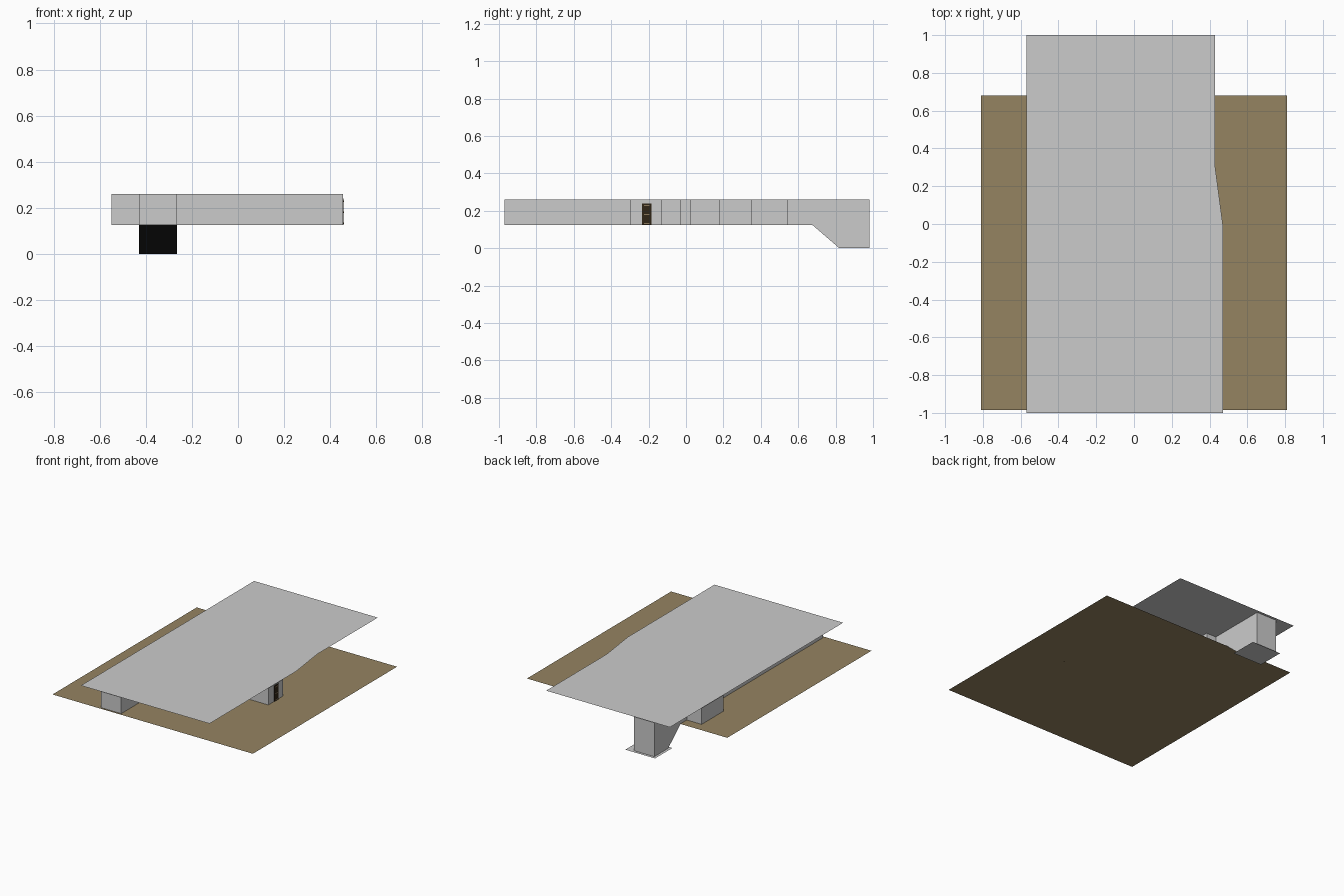
import bpy

if "Cube" in bpy.data.objects:
    bpy.data.objects.remove(bpy.data.objects["Cube"])

FLOOR, TOP = 0.125, 0.26      # floor and ceiling heights
L, R = -0.43, -0.265          # left and right walls of the long hall
BACK = 0.98


def colour(name, rgb):
    m = bpy.data.materials.new(name)
    m.diffuse_color = (*rgb, 1)
    m.use_nodes = True
    m.node_tree.nodes["Principled BSDF"].inputs["Base Color"].default_value = m.diffuse_color
    return m


def mesh(name, verts, faces, mat=None):
    me = bpy.data.meshes.new(name)
    me.from_pydata(verts, [], faces)
    ob = bpy.data.objects.new(name, me)
    bpy.context.collection.objects.link(ob)
    if mat:
        me.materials.append(mat)
    return ob


def sheet(name, outline, z, mat=None):
    """Flat horizontal polygon, counter-clockwise outline."""
    return mesh(name, [(x, y, z) for x, y in outline], [range(len(outline))], mat)


def rect(x0, x1, y0, y1):
    return [(x0, y0), (x1, y0), (x1, y1), (x0, y1)]


def walls(name, outline, z0, z1):
    """Upright wall sheets around a closed counter-clockwise outline."""
    n = len(outline)
    verts = [(x, y, z) for z in (z0, z1) for x, y in outline]
    faces = [(i, (i + 1) % n, (i + 1) % n + n, i + n) for i in range(n)]
    return mesh(name, verts, faces)


def box(name, x0, x1, y0, y1, z0, z1, mat=None):
    verts = [(x, y, z) for z in (z0, z1) for x, y in rect(x0, x1, y0, y1)]
    sides = [(i, (i + 1) % 4, (i + 1) % 4 + 4, i + 4) for i in range(4)]
    return mesh(name, verts, [(3, 2, 1, 0), (4, 5, 6, 7)] + sides, mat)


ground_mat = colour("earth", (0.30, 0.23, 0.12))
black = colour("black", (0.01, 0.01, 0.01))
wood = colour("dark_wood", (0.03, 0.018, 0.008))
trim = colour("trim", (0.25, 0.18, 0.10))

# Ground and ceiling sheets
sheet("ground", rect(-0.81, 0.81, -0.985, 0.68), FLOOR, ground_mat)
sheet("ceiling", [(-0.57, -1), (0.47, -1), (0.47, 0), (0.43, 0.3), (0.43, 1), (-0.57, 1)], TOP)

# Hall walls with side passage and recesses
walls("hall_walls", [
    (L, -0.97), (R, -0.97), (R, -0.30), (0.455, -0.30), (0.455, -0.13),
    (0.225, -0.13), (0.225, -0.03), (0.02, -0.03), (0.02, -0.13), (R, -0.13),
    (R, 0.35), (-0.185, 0.35), (-0.185, 0.545), (R, 0.545),
    (R, BACK), (L, BACK), (L, 0.605), (-0.55, 0.605), (-0.55, 0.35), (L, 0.35),
], FLOOR, TOP)

# Small closet beside the hall
walls("closet_walls", rect(R, -0.11, 0.025, 0.18), FLOOR, TOP)

# Stairwell: side walls, back wall, ramp and lower floor
for side, x in (("left", L), ("right", R)):
    pts = [(x, 0.675, FLOOR), (x, 0.82, 0), (x, BACK, 0), (x, BACK, FLOOR)]
    mesh("stairwell_wall_" + side, pts if x == R else pts[::-1], [range(4)])
mesh("stairwell_back", [(R, BACK, 0), (L, BACK, 0), (L, BACK, FLOOR), (R, BACK, FLOOR)], [range(4)])
mesh("ramp", [(L, 0.82, 0), (R, 0.82, 0), (R, 0.675, FLOOR), (L, 0.675, FLOOR)], [(3, 2, 1, 0)], black)
sheet("lower_floor", rect(-0.45, -0.21, 0.80, 1.0), 0, )

# Door at the end of the side passage
box("door", 0.452, 0.459, -0.235, -0.185, FLOOR, 0.24, wood)
for i, z in enumerate((0.133, 0.18, 0.228)):
    box(f"door_bar_{i}", 0.452, 0.461, -0.225, -0.195, z - 0.003, z + 0.003, trim)
